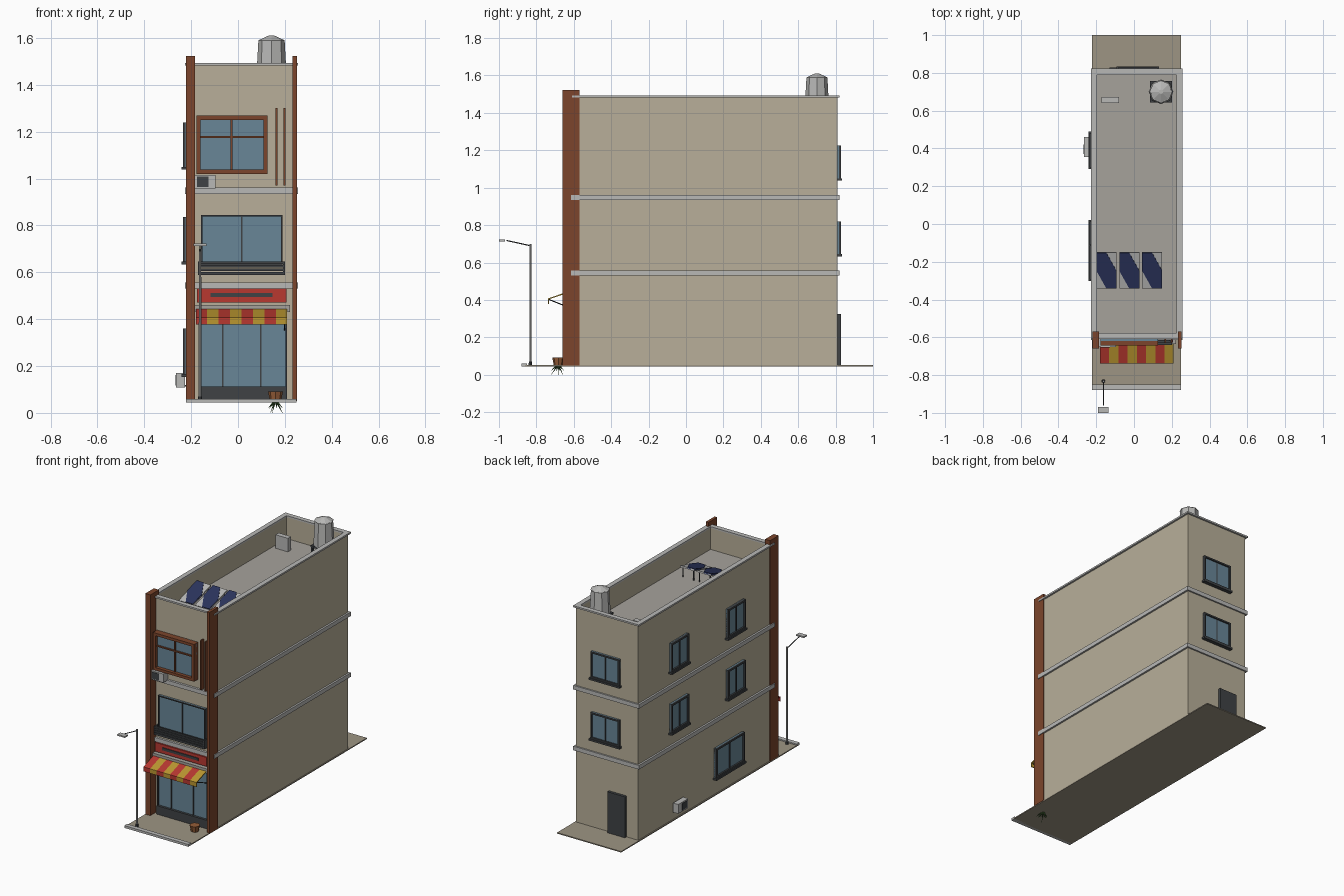
import bpy, bmesh, math, random
from mathutils import Vector

if "Cube" in bpy.data.objects:
    bpy.data.objects.remove(bpy.data.objects["Cube"])

random.seed(4)


def mat(name, r, g, b):
    m = bpy.data.materials.new(name)
    m.diffuse_color = (r, g, b, 1)
    m.use_nodes = True
    m.node_tree.nodes["Principled BSDF"].inputs["Base Color"].default_value = m.diffuse_color
    return m


BEIGE = mat("plaster", 0.48, 0.43, 0.32)
PAVE = mat("paving", 0.34, 0.30, 0.23)
BROWN = mat("brown_wood", 0.20, 0.06, 0.025)
GLASS = mat("glass", 0.14, 0.24, 0.31)
DARK = mat("dark_metal", 0.05, 0.055, 0.06)
ROOF = mat("roof_grey", 0.38, 0.36, 0.33)
GREY = mat("light_grey", 0.48, 0.48, 0.47)
RED = mat("red", 0.48, 0.04, 0.03)
YELLOW = mat("yellow", 0.50, 0.31, 0.03)
NAVY = mat("navy", 0.025, 0.035, 0.11)
GREEN = mat("leaf_green", 0.05, 0.12, 0.03)
POT = mat("clay", 0.30, 0.11, 0.04)


def mesh(name, bm, m):
    bmesh.ops.recalc_face_normals(bm, faces=bm.faces)
    me = bpy.data.meshes.new(name)
    bm.to_mesh(me)
    bm.free()
    ob = bpy.data.objects.new(name, me)
    bpy.context.collection.objects.link(ob)
    me.materials.append(m)
    return ob


def box(name, x0, x1, y0, y1, z0, z1, m):
    bm = bmesh.new()
    bmesh.ops.create_cube(bm, size=1)
    for v in bm.verts:
        v.co = ((x0, x1)[v.co.x > 0], (y0, y1)[v.co.y > 0], (z0, z1)[v.co.z > 0])
    return mesh(name, bm, m)


def cone(name, p, q, r0, r1, n, m):
    # tapered rod from p to q
    p, q = Vector(p), Vector(q)
    bm = bmesh.new()
    bmesh.ops.create_cone(bm, cap_ends=True, segments=n, radius1=r0, radius2=r1, depth=(q - p).length)
    ob = mesh(name, bm, m)
    ob.location = (p + q) / 2
    ob.rotation_euler = (q - p).to_track_quat('Z', 'Y').to_euler()
    return ob


def ring(name, x0, x1, y0, y1, z0, z1, t, m):
    # rectangular band of four strips
    box(name + "_left", x0, x0 + t, y0, y1, z0, z1, m)
    box(name + "_right", x1 - t, x1, y0, y1, z0, z1, m)
    box(name + "_front", x0 + t, x1 - t, y0, y0 + t, z0, z1, m)
    box(name + "_back", x0 + t, x1 - t, y1 - t, y1, z0, z1, m)


X0, X1, Y0, Y1 = -0.215, 0.245, -0.60, 0.81
ROOF_Z = 1.34


def on_wall(wall, name, u0, u1, d0, d1, z0, z1, m):
    # box placed along a wall, standing out from it between d0 and d1
    if wall == "front":
        return box(name, u0, u1, Y0 - d1, Y0 - d0, z0, z1, m)
    if wall == "back":
        return box(name, u0, u1, Y1 + d0, Y1 + d1, z0, z1, m)
    return box(name, X0 - d1, X0 - d0, u0, u1, z0, z1, m)


def window(wall, name, u0, u1, z0, z1, d, t, m, uprights, rails=(), sill=True):
    on_wall(wall, name + "_glass", u0, u1, -0.005, d * 0.45, z0, z1, GLASS)
    for i, (a, b) in enumerate(((u0, u0 + t), (u1 - t, u1))):
        on_wall(wall, f"{name}_jamb_{i}", a, b, 0, d, z0, z1, m)
    for i, (a, b) in enumerate(((z0, z0 + t), (z1 - t, z1))):
        on_wall(wall, f"{name}_rail_{i}", u0, u1, 0, d, a, b, m)
    for i, u in enumerate(uprights):
        on_wall(wall, f"{name}_mullion_{i}", u - 0.004, u + 0.004, 0, d * 0.7, z0, z1, m)
    for i, z in enumerate(rails):
        on_wall(wall, f"{name}_crossbar_{i}", u0, u1, 0, d * 0.7, z - 0.004, z + 0.004, m)
    if sill:
        on_wall(wall, name + "_sill", u0 - 0.008, u1 + 0.008, 0, d + 0.006, z0 - 0.012, z0, m)


# ground and curb
box("ground", -0.222, 0.25, -0.86, 1.0, 0.045, 0.052, PAVE)
box("curb", -0.222, 0.25, -0.88, -0.85, 0.045, 0.06, GREY)

# building body, roof and parapet
box("building_body", X0, X1, Y0, Y1, 0.05, ROOF_Z - 0.005, BEIGE)
box("roof_deck", X0 + 0.005, X1 - 0.005, Y0 + 0.005, Y1 - 0.005, ROOF_Z - 0.01, ROOF_Z, ROOF)
ring("parapet", X0, X1, Y0, Y1, ROOF_Z - 0.005, 1.485, 0.018, BEIGE)
ring("coping", -0.227, 0.257, -0.61, 0.822, 1.483, 1.494, 0.032, GREY)
for i, z in enumerate((0.53, 0.935)):
    box(f"floor_band_{i}", -0.227, 0.257, -0.615, 0.82, z, z + 0.027, GREY)

# corner pillars
box("pillar_left", -0.221, -0.184, -0.66, -0.57, 0.05, 1.522, BROWN)
box("pillar_right", 0.233, 0.252, -0.66, -0.57, 0.05, 1.522, BROWN)

# side windows
for i, z in enumerate((0.645, 1.05)):
    for j, u in enumerate((-0.295, 0.30)):
        window("left", f"side_window_{i}{j}", u, u + 0.182, z, z + 0.19, 0.02, 0.012, DARK, [u + 0.091])
window("left", "side_window_ground", -0.285, 0.013, 0.165, 0.36, 0.02, 0.012, DARK, [-0.136])

# back windows and door
for i, z in enumerate((0.645, 1.05)):
    window("back", f"back_window_{i}", -0.085, 0.125, z, z + 0.175, 0.018, 0.01, DARK, [0.02])
on_wall("back", "back_door", -0.13, 0.0, 0, 0.018, 0.052, 0.325, DARK)

# front windows
window("front", "top_window", -0.177, 0.126, 1.02, 1.268, 0.042, 0.018, BROWN, [-0.027], [1.177], False)
window("front", "middle_window", -0.157, 0.19, 0.63, 0.845, 0.02, 0.006, DARK, [0.016], (), False)
window("front", "shop_window", -0.163, 0.21, 0.06, 0.43, 0.02, 0.008, DARK, [-0.065, 0.097], (), False)
on_wall("front", "shop_base", -0.163, 0.21, 0, 0.025, 0.055, 0.112, DARK)

# balcony rail
for i in range(4):
    z = 0.592 + i * 0.0145
    on_wall("front", f"balcony_bar_{i}", -0.17, 0.2, 0.028, 0.04, z, z + 0.01, DARK)
on_wall("front", "balcony_floor", -0.17, 0.2, 0, 0.04, 0.588, 0.596, DARK)
for i, u in enumerate((-0.17, 0.192)):
    on_wall("front", f"balcony_end_{i}", u, u + 0.008, 0, 0.04, 0.59, 0.645, DARK)

# vertical fins
for i, u in enumerate((0.165, 0.199)):
    on_wall("front", f"fin_{i}", u - 0.004, u + 0.004, 0, 0.03, 0.97, 1.30, BROWN)

# sign board with plain strip
on_wall("front", "sign_board", -0.175, 0.207, 0, 0.025, 0.47, 0.53, RED)
on_wall("front", "sign_strip", -0.118, 0.147, 0.02, 0.03, 0.494, 0.511, DARK)

# awning: box, striped slope with valance, arms
on_wall("front", "awning_box", -0.19, 0.222, 0, 0.035, 0.43, 0.46, ROOF)
ax0, ax1, n = -0.18, 0.21, 8
w = (ax1 - ax0) / n
prof = [(-0.63, 0.445), (-0.738, 0.408), (-0.738, 0.378), (-0.733, 0.378), (-0.733, 0.403), (-0.63, 0.438)]
for i in range(n):
    bm = bmesh.new()
    f = bm.faces.new([bm.verts.new((ax0 + i * w, y, z)) for y, z in prof])
    ext = bmesh.ops.extrude_face_region(bm, geom=[f])
    bmesh.ops.translate(bm, vec=(w, 0, 0), verts=[v for v in ext["geom"] if isinstance(v, bmesh.types.BMVert)])
    mesh(f"awning_stripe_{i}", bm, YELLOW if i % 2 else RED)
for i, x in enumerate((-0.165, 0.198)):
    cone(f"awning_arm_{i}", (x, -0.6, 0.35), (x, -0.732, 0.402), 0.003, 0.003, 6, DARK)

# air conditioners
on_wall("front", "front_ac", -0.185, -0.095, 0, 0.05, 0.957, 1.015, GREY)
on_wall("front", "front_ac_fan", -0.176, -0.126, 0.045, 0.053, 0.964, 1.008, DARK)
on_wall("left", "side_ac", 0.355, 0.46, 0.012, 0.05, 0.108, 0.17, GREY)
on_wall("left", "side_ac_fan", 0.37, 0.42, 0.045, 0.052, 0.116, 0.162, DARK)
on_wall("left", "side_ac_bracket", 0.375, 0.44, 0, 0.015, 0.112, 0.12, DARK)

# water tank on its stand
tx, ty = 0.143, 0.70
box("tank_stand", tx - 0.058, tx + 0.058, ty - 0.058, ty + 0.058, 1.415, 1.427, DARK)
for sx in (-1, 1):
    for sy in (-1, 1):
        x, y = tx + sx * 0.05, ty + sy * 0.05
        box("tank_leg", x - 0.006, x + 0.006, y - 0.006, y + 0.006, ROOF_Z, 1.415, DARK)
cone("tank_body", (tx, ty, 1.427), (tx, ty, 1.59), 0.065, 0.056, 8, GREY)
cone("tank_lid", (tx, ty, 1.588), (tx, ty, 1.61), 0.06, 0.012, 8, GREY)

# roof vent box
box("roof_box", -0.172, -0.08, 0.64, 0.673, ROOF_Z, 1.43, GREY)

# solar panels: tilted grey frames with clipped navy cells
tilt = math.radians(17)
for i in range(3):
    x = -0.146 + i * 0.121
    fr = box(f"solar_frame_{i}", -0.053, 0.053, -0.099, 0.099, -0.005, 0.005, GREY)
    bm = bmesh.new()
    pts = [(-0.053, 0.099), (0, 0.099), (0.053, 0.0), (0.053, -0.099), (0, -0.099), (-0.053, 0.0)]
    f = bm.faces.new([bm.verts.new((a, b, 0)) for a, b in pts])
    ext = bmesh.ops.extrude_face_region(bm, geom=[f])
    bmesh.ops.translate(bm, vec=(0, 0, 0.009), verts=[v for v in ext["geom"] if isinstance(v, bmesh.types.BMVert)])
    for ob in (fr, mesh(f"solar_cells_{i}", bm, NAVY)):
        ob.location = (x, -0.245, 1.385)
        ob.rotation_euler.x = tilt
    for sx in (-0.04, 0.04):
        box(f"solar_leg_{i}", x + sx - 0.003, x + sx + 0.003, -0.166, -0.16, ROOF_Z, 1.41, DARK)

# plant pot with drooping leaves
px, py = 0.16, -0.683
cone("plant_pot", (px, py, 0.052), (px, py, 0.092), 0.024, 0.032, 8, POT)
for i in range(9):
    a = i * math.tau / 9
    r = random.uniform(0.025, 0.045)
    cone(f"leaf_{i}", (px, py, 0.056), (px + r * math.cos(a), py + r * math.sin(a), 0.0 if i % 3 == 0 else 0.02),
         0.005, 0.0005, 4, GREEN)

# street lamp
lx, ly = -0.162, -0.832
cone("lamp_base", (lx, ly, 0.05), (lx, ly, 0.07), 0.01, 0.008, 8, DARK)
cone("lamp_pole", (lx, ly, 0.05), (lx, ly, 0.70), 0.006, 0.005, 8, GREY)
cone("lamp_arm", (lx, ly, 0.69), (lx, -0.96, 0.718), 0.003, 0.003, 6, DARK)
box("lamp_head", lx - 0.028, lx + 0.028, -1.0, -0.968, 0.713, 0.722, GREY)
